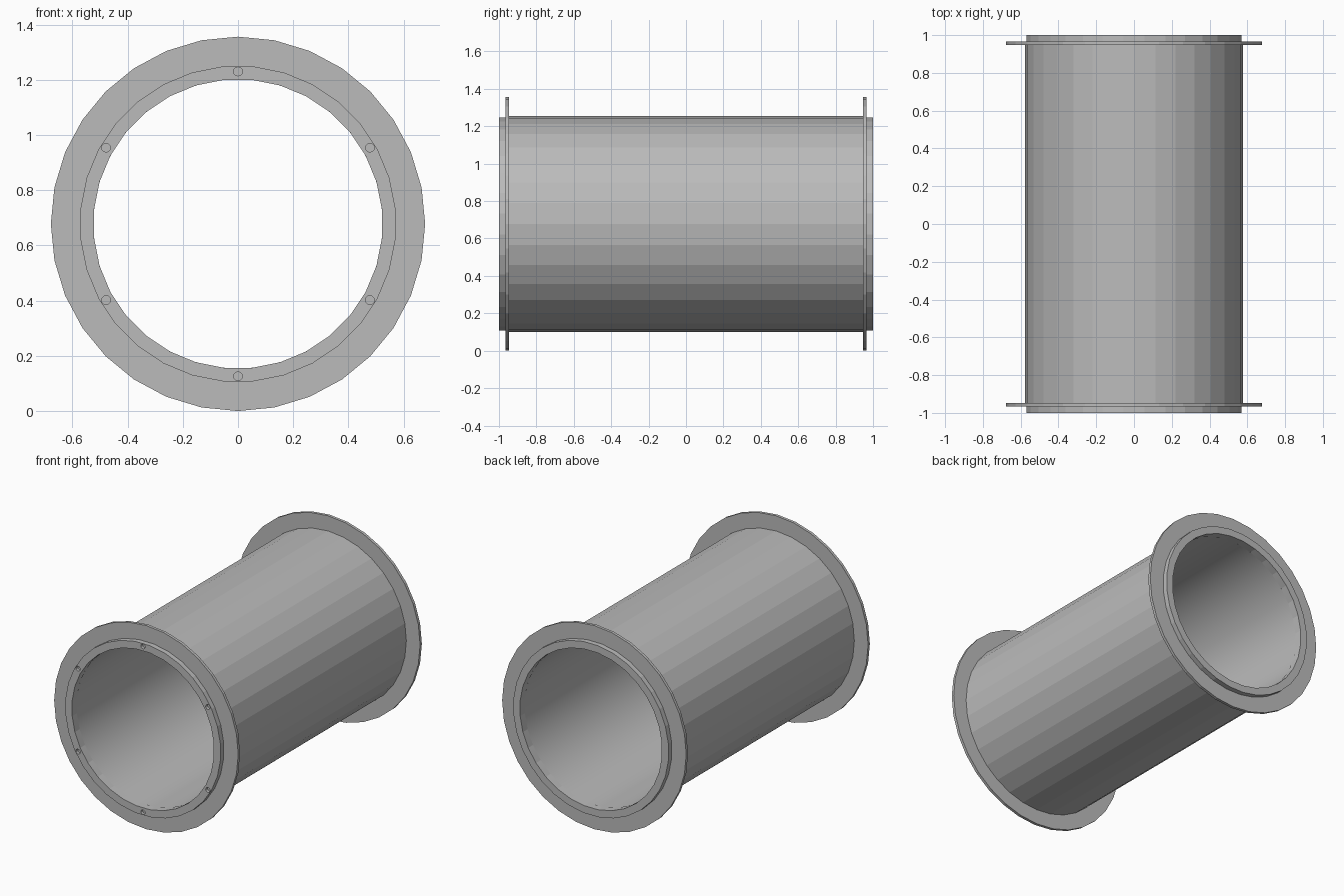
import bpy
import bmesh
import math

cube = bpy.data.objects.get("Cube")
if cube:
    bpy.data.objects.remove(cube, do_unlink=True)

SIDES = 32
AXIS_Z = 0.678

steel = bpy.data.materials.new("grey steel")
steel.use_nodes = True
steel.diffuse_color = (0.5, 0.5, 0.5, 1)
steel.node_tree.nodes["Principled BSDF"].inputs["Base Color"].default_value = (0.5, 0.5, 0.5, 1)


def ring(name, profile, turn=0.0, smooth_inside=False):
    """Sweep a closed (radius, y) profile around the pipe axis."""
    bm = bmesh.new()
    loops = []
    for i in range(SIDES):
        a = math.tau * (i + turn) / SIDES
        loops.append([bm.verts.new((r * math.cos(a), y, AXIS_Z + r * math.sin(a)))
                      for r, y in profile])
    n = len(profile)
    for i in range(SIDES):
        a, b = loops[i], loops[(i + 1) % SIDES]
        for j in range(n):
            k = (j + 1) % n
            bm.faces.new((a[j], a[k], b[k], b[j]))
    bmesh.ops.recalc_face_normals(bm, faces=bm.faces)
    for f in bm.faces:
        c = f.calc_center_median()
        inward = f.normal.x * c.x + f.normal.z * (c.z - AXIS_Z) < -0.1
        f.smooth = smooth_inside and inward
    mesh = bpy.data.meshes.new(name)
    bm.to_mesh(mesh)
    bm.free()
    mesh.materials.append(steel)
    obj = bpy.data.objects.new(name, mesh)
    bpy.context.collection.objects.link(obj)
    return obj


def band(inner, outer, y0, y1):
    return [(inner, y0), (outer, y0), (outer, y1), (inner, y1)]


# Main pipe wall
ring("pipe", band(0.526, 0.577, -0.95, 0.95), smooth_inside=True)

# Thin flange and end collar at both ends
collars = {}
for label, s in (("front", -1), ("back", 1)):
    ring(label + "_flange", band(0.55, 0.678, s * 0.947, s * 0.966))
    collars[label] = ring(label + "_collar", band(0.524, 0.573, s * 0.95, s), turn=0.5)

# Six blind screw holes in the front collar
bm = bmesh.new()
for i in range(6):
    a = math.tau * i / 6 + math.pi / 2
    made = bmesh.ops.create_cone(bm, cap_ends=True, segments=12,
                                 radius1=0.016, radius2=0.016, depth=0.04)["verts"]
    for v in made:
        v.co.y, v.co.z = v.co.z, -v.co.y
        v.co.x += 0.552 * math.cos(a)
        v.co.z += AXIS_Z + 0.552 * math.sin(a)
        v.co.y -= 1.0
mesh = bpy.data.meshes.new("hole_cutters")
bm.to_mesh(mesh)
bm.free()
mesh.materials.append(steel)
cutter = bpy.data.objects.new("hole_cutters", mesh)
bpy.context.collection.objects.link(cutter)
cutter.hide_render = True
cutter.hide_viewport = False
cutter.display_type = 'WIRE'

cut = collars["front"].modifiers.new("screw_holes", 'BOOLEAN')
cut.operation = 'DIFFERENCE'
cut.solver = 'EXACT'
cut.object = cutter

# Bake the holes and drop the cutters
bpy.context.view_layer.objects.active = collars["front"]
bpy.ops.object.modifier_apply(modifier=cut.name)
bpy.data.objects.remove(cutter, do_unlink=True)
